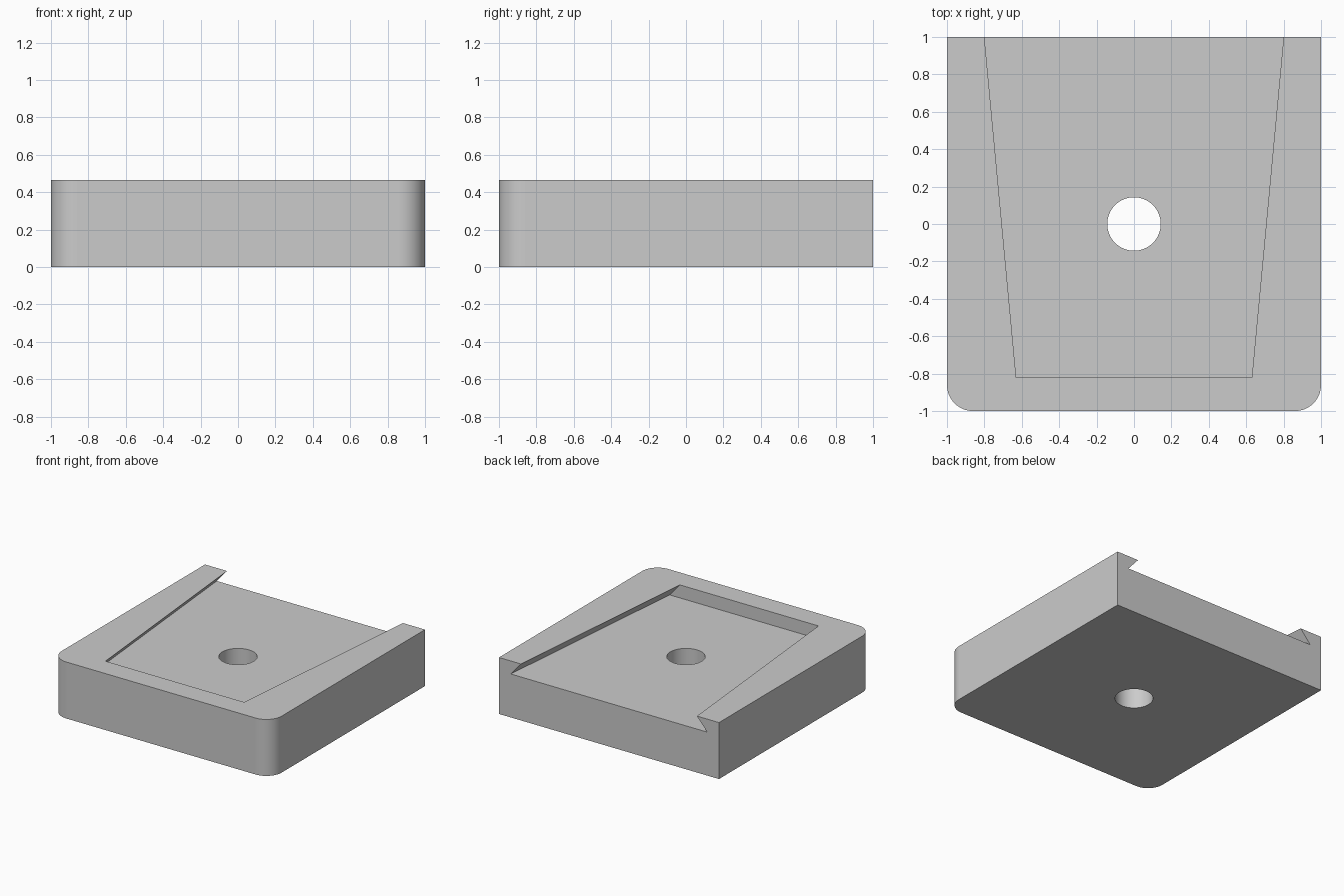
import bpy, bmesh, math

HEIGHT = 0.464
CORNER = 0.14
HOLE = 0.143
DEPTH = 0.107
UNDERCUT = 0.093

cube = bpy.data.objects.get("Cube")
if cube:
    bpy.data.objects.remove(cube, do_unlink=True)

grey = bpy.data.materials.new("light grey")
grey.use_nodes = True
grey.diffuse_color = (0.6, 0.6, 0.6, 1)
grey.node_tree.nodes["Principled BSDF"].inputs["Base Color"].default_value = (0.6, 0.6, 0.6, 1)


def loft(name, lower, upper, z0, z1):
    """Closed solid between two outlines with equal point counts."""
    bm = bmesh.new()
    a = [bm.verts.new((x, y, z0)) for x, y in lower]
    b = [bm.verts.new((x, y, z1)) for x, y in upper]
    bm.faces.new(a)
    bm.faces.new(b)
    for i in range(len(a)):
        j = (i + 1) % len(a)
        bm.faces.new((a[i], a[j], b[j], b[i]))
    bmesh.ops.recalc_face_normals(bm, faces=bm.faces)
    mesh = bpy.data.meshes.new(name)
    bm.to_mesh(mesh)
    bm.free()
    obj = bpy.data.objects.new(name, mesh)
    bpy.context.collection.objects.link(obj)
    mesh.materials.append(grey)
    return obj


def arc(cx, cy, r, start, end, n):
    angles = [math.radians(start + (end - start) * i / n) for i in range(n + 1)]
    return [(cx + r * math.cos(t), cy + r * math.sin(t)) for t in angles]


def trapezoid(grow):
    """Tapered slot outline, widened by grow and run out past the back."""
    front, back = -0.82, 1.2
    wf = 0.63 + grow
    wb = wf + (0.8 - 0.63) / 1.82 * (back - front)
    return [(-wf, front), (wf, front), (wb, back), (-wb, back)]


# Block with rounded front corners
c = 1 - CORNER
outline = arc(-c, -c, CORNER, 180, 270, 16) + arc(c, -c, CORNER, 270, 360, 16) + [(1, 1), (-1, 1)]
block = loft("dovetail_block", outline, outline, 0, HEIGHT)

# Tapered dovetail slot with undercut sides, and the through hole
over = 0.05
slot = loft("slot_cutter", trapezoid(UNDERCUT), trapezoid(-over * UNDERCUT / DEPTH),
            HEIGHT - DEPTH, HEIGHT + over)
ring = arc(0, 0, HOLE, 0, 360, 64)[:-1]
hole = loft("hole_cutter", ring, ring, -0.1, HEIGHT + 0.1)

bpy.ops.object.select_all(action="DESELECT")
bpy.context.view_layer.objects.active = block
block.select_set(True)
for cutter in (slot, hole):
    cutter.hide_render = True
    mod = block.modifiers.new(cutter.name, "BOOLEAN")
    mod.operation = "DIFFERENCE"
    mod.solver = "EXACT"
    mod.object = cutter
    bpy.ops.object.modifier_apply(modifier=mod.name)
    bpy.data.objects.remove(cutter, do_unlink=True)

# Smooth the curved strips, keep the broad faces flat
bpy.ops.object.shade_smooth_by_angle(angle=math.radians(30))
for face in block.data.polygons:
    if face.area > 0.05:
        face.use_smooth = False
